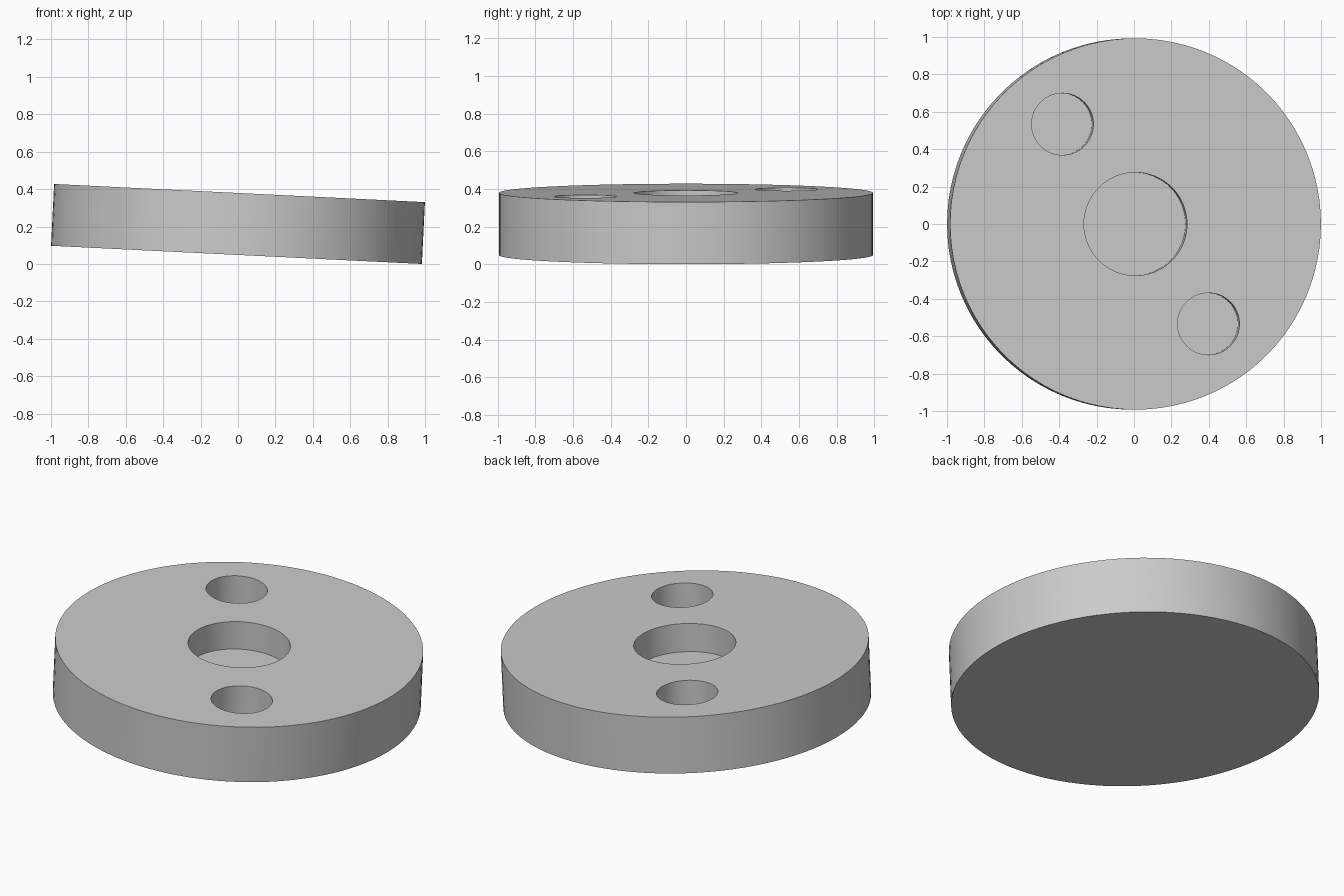
import bpy
import bmesh
from math import radians, cos, sin, tau
from mathutils import Matrix, Vector

cube = bpy.data.objects.get("Cube")
if cube:
    bpy.data.objects.remove(cube, do_unlink=True)

UNIT = 0.9925 / 18           # disc radius is 18 units
RADIUS, THICK, DEPTH = 18 * UNIT, 6 * UNIT, 3 * UNIT
TILT = radians(2.8)
HOLE_ANGLE = radians(126.2)
HOLE_REACH = 12 * UNIT

grey = bpy.data.materials.new("plain grey")
grey.use_nodes = True
colour = (0.6, 0.6, 0.6, 1)
grey.diffuse_color = colour
grey.node_tree.nodes["Principled BSDF"].inputs["Base Color"].default_value = colour


def cylinder(name, radius, height, centre, segments):
    bm = bmesh.new()
    bmesh.ops.create_cone(bm, cap_ends=True, segments=segments, radius1=radius,
                          radius2=radius, depth=height,
                          matrix=Matrix.Translation(centre))
    mesh = bpy.data.meshes.new(name)
    bm.to_mesh(mesh)
    bm.free()
    mesh.materials.append(grey)
    obj = bpy.data.objects.new(name, mesh)
    bpy.context.collection.objects.link(obj)
    return obj


# Round plate
disc = cylinder("disc", RADIUS, THICK, Vector(), 96)

# Blind holes: a central recess and two opposite pin sockets
top = THICK / 2
holes = [("central_recess", 5 * UNIT, Vector((0, 0, top)))]
for i, side in enumerate((HOLE_ANGLE, HOLE_ANGLE + tau / 2)):
    spot = Vector((HOLE_REACH * cos(side), HOLE_REACH * sin(side), top))
    holes.append((f"pin_socket_{i + 1}", 3 * UNIT, spot))

bpy.context.view_layer.objects.active = disc
disc.select_set(True)
for name, radius, spot in holes:
    cutter = cylinder(name + "_cutter", radius, 2 * DEPTH, spot, 64)
    cut = disc.modifiers.new(name, "BOOLEAN")
    cut.operation = "DIFFERENCE"
    cut.solver = "EXACT"
    cut.object = cutter
    bpy.ops.object.modifier_apply(modifier=cut.name)
    bpy.data.objects.remove(cutter, do_unlink=True)

# Lean the plate slightly and rest its low edge on the ground
disc.rotation_euler.y = TILT
disc.location.z = RADIUS * sin(TILT) + THICK / 2 * cos(TILT)
bpy.ops.object.shade_smooth_by_angle(angle=radians(30))
